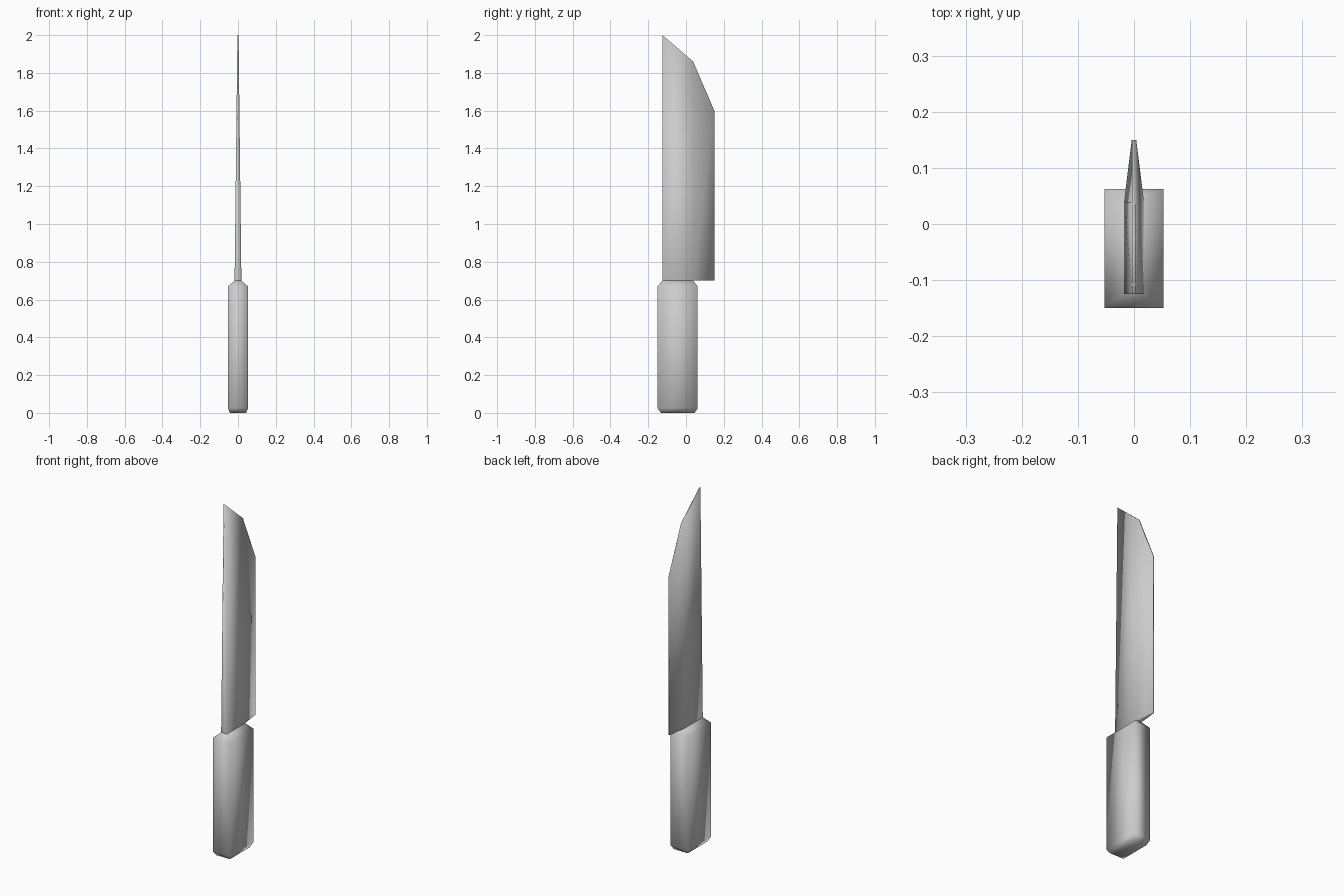
import bpy
import bmesh

if "Cube" in bpy.data.objects:
    bpy.data.objects.remove(bpy.data.objects["Cube"])


def finish(name, bm):
    bmesh.ops.recalc_face_normals(bm, faces=bm.faces)
    mesh = bpy.data.meshes.new(name)
    bm.to_mesh(mesh)
    bm.free()
    mesh.shade_smooth()
    obj = bpy.data.objects.new(name, mesh)
    bpy.context.collection.objects.link(obj)
    return obj


def bridge(bm, low, high):
    count = len(low)
    for i in range(count):
        j = (i + 1) % count
        bm.faces.new((low[i], low[j], high[j], high[i]))


# Shared joint between handle and blade
JOINT_Z, JOINT_X = 0.70, 0.018
SPINE_Y, RIDGE_Y, EDGE_Y = -0.125, 0.038, 0.15

# Handle: rectangular rings with a chamfered butt and a sloped shoulder
bm = bmesh.new()
rings = []
for z, half_x, back, front in (
    (0.0, 0.043, -0.133, 0.045),
    (0.025, 0.053, -0.15, 0.062),
    (0.67, 0.053, -0.15, 0.062),
    (JOINT_Z, JOINT_X, SPINE_Y, RIDGE_Y),
):
    corners = ((-half_x, back), (half_x, back), (half_x, front), (-half_x, front))
    rings.append([bm.verts.new((x, y, z)) for x, y in corners])
for low, high in zip(rings, rings[1:]):
    bridge(bm, low, high)
bm.faces.new(rings[0])
finish("handle", bm)

# Blade: thick spine and ridge at the joint, thin edge, clipped tip
bm = bmesh.new()
stations = (  # y, half width at base, half width at tip, tip height
    (SPINE_Y, JOINT_X, 0.003, 2.0),
    (RIDGE_Y, JOINT_X, 0.004, 1.86),
    (EDGE_Y, 0.004, 0.004, 1.60),
)
base, tip = [], []
for side, order in ((1, stations), (-1, stations[::-1])):
    for y, base_x, tip_x, top_z in order:
        base.append(bm.verts.new((side * base_x, y, JOINT_Z)))
        tip.append(bm.verts.new((side * tip_x, y, top_z)))
bridge(bm, base, tip)

# Tip facets and the exposed heel of the blade
bm.faces.new((tip[0], tip[1], tip[4], tip[5]))
bm.faces.new((tip[1], tip[2], tip[3], tip[4]))
bm.faces.new((base[1], base[2], base[3], base[4]))
finish("blade", bm)
